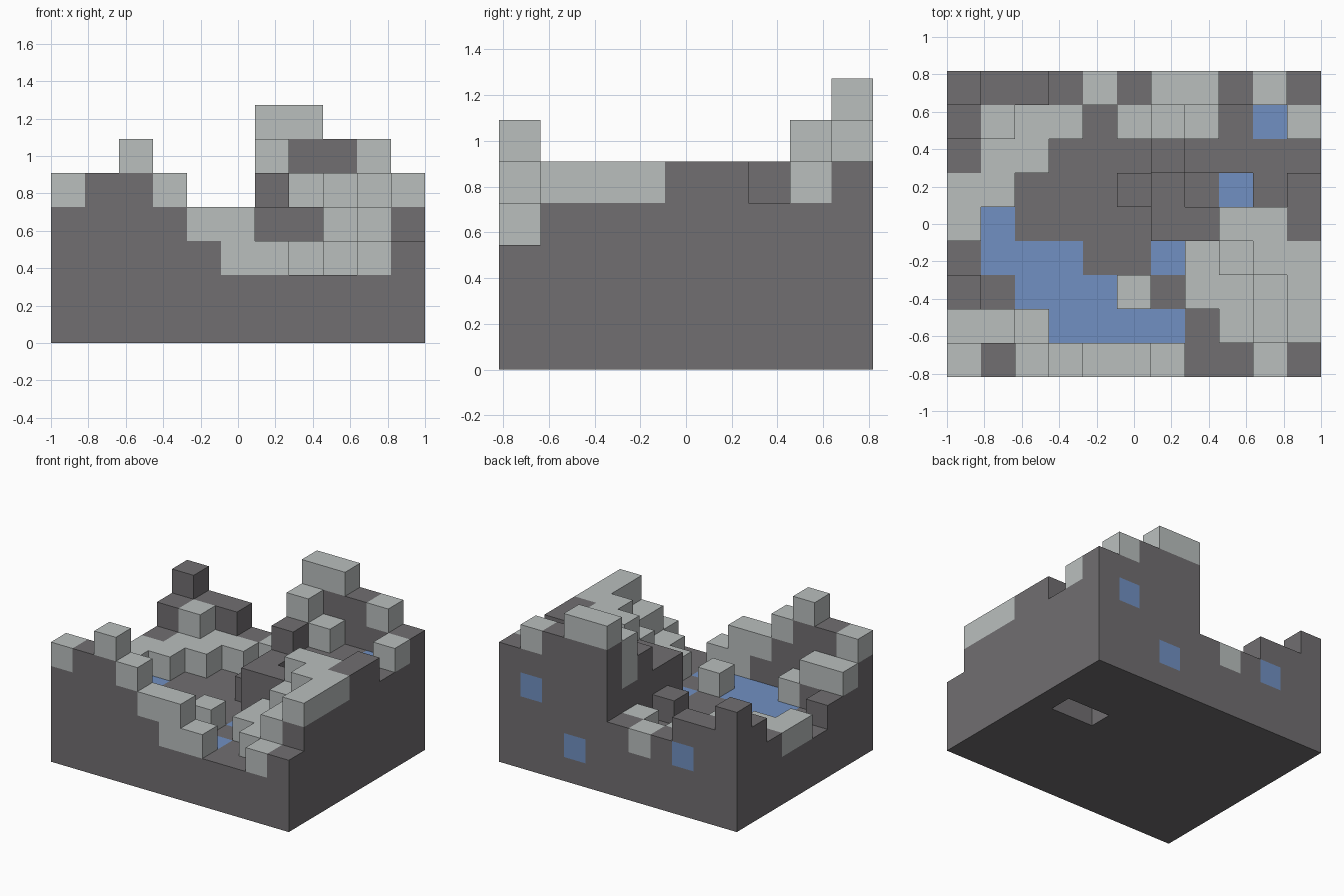
import bpy
import bmesh
from mathutils import Vector

if "Cube" in bpy.data.objects:
    bpy.data.objects.remove(bpy.data.objects["Cube"], do_unlink=True)

# Terrain plan, front row first, left column at -x: block heights and surface kinds
HEIGHTS = ["55654432233", "44322222345", "32222323345",
           "22222223455", "32222244555", "33222343345",
           "33322254444", "44332365445", "54433377665"]
SURFACE = ["PRPPPPPRRPR", "PPPWWWWRPPP", "RRWWWPRPPPP",
           "RWWWRRWPPPP", "PWRRRRRRPPR", "PPRRRRRRWRR",
           "RPPRRRRRRRR", "RPPPRPPPRWP", "RRRRPRPPRPR"]
COLUMNS, ROWS = len(HEIGHTS[0]), len(HEIGHTS)
SIZE = 2 / COLUMNS


def make_material(name, colour):
    mat = bpy.data.materials.new(name)
    mat.use_nodes = True
    mat.diffuse_color = colour
    node = next(n for n in mat.node_tree.nodes if n.type == "BSDF_PRINCIPLED")
    node.inputs["Base Color"].default_value = colour
    node.inputs["Roughness"].default_value = 1
    return mat


PARTS = {
    "R": ("rock", make_material("dark grey rock", (0.165, 0.158, 0.165, 1))),
    "P": ("pale_stone", make_material("pale grey stone", (0.49, 0.52, 0.515, 1))),
    "W": ("water", make_material("blue water", (0.165, 0.28, 0.54, 1))),
}

# Fill each column with rock and cap it with its surface kind
blocks = {}
for j in range(ROWS):
    for i in range(COLUMNS):
        top = int(HEIGHTS[j][i])
        for k in range(top):
            blocks[i, j, k] = SURFACE[j][i] if k == top - 1 else "R"

# Springs in the back wall and deeper pale stone
for cell in ((9, 8, 3), (7, 8, 1), (2, 8, 2)):
    blocks[cell] = "W"
for cell in ((5, 0, 2), (6, 7, 4)):
    blocks[cell] = "P"

# Slot in the underside
for i in (8, 9):
    del blocks[i, 5, 0]


def add_face(bm, cell, axis, sign):
    """Add one outward-facing side of a block."""
    normal = Vector((0, 0, 0))
    normal[axis] = sign
    u = Vector((0, 0, 0))
    u[(axis + 1) % 3] = 1
    v = normal.cross(u)
    centre = Vector(cell) + Vector((0.5, 0.5, 0.5)) + normal / 2
    shift = Vector((COLUMNS / 2, ROWS / 2, 0))
    corners = (-u - v, u - v, u + v, v - u)
    bm.faces.new([bm.verts.new((centre + c / 2 - shift) * SIZE) for c in corners])


# Each kind becomes one object made of its exposed block sides
for kind, (name, material) in PARTS.items():
    bm = bmesh.new()
    for cell, block_kind in blocks.items():
        if block_kind != kind:
            continue
        for axis in range(3):
            for sign in (-1, 1):
                neighbour = list(cell)
                neighbour[axis] += sign
                if tuple(neighbour) not in blocks:
                    add_face(bm, cell, axis, sign)
    bmesh.ops.remove_doubles(bm, verts=bm.verts, dist=SIZE / 100)
    mesh = bpy.data.meshes.new(name)
    bm.to_mesh(mesh)
    bm.free()
    mesh.materials.append(material)
    bpy.context.collection.objects.link(bpy.data.objects.new(name, mesh))
